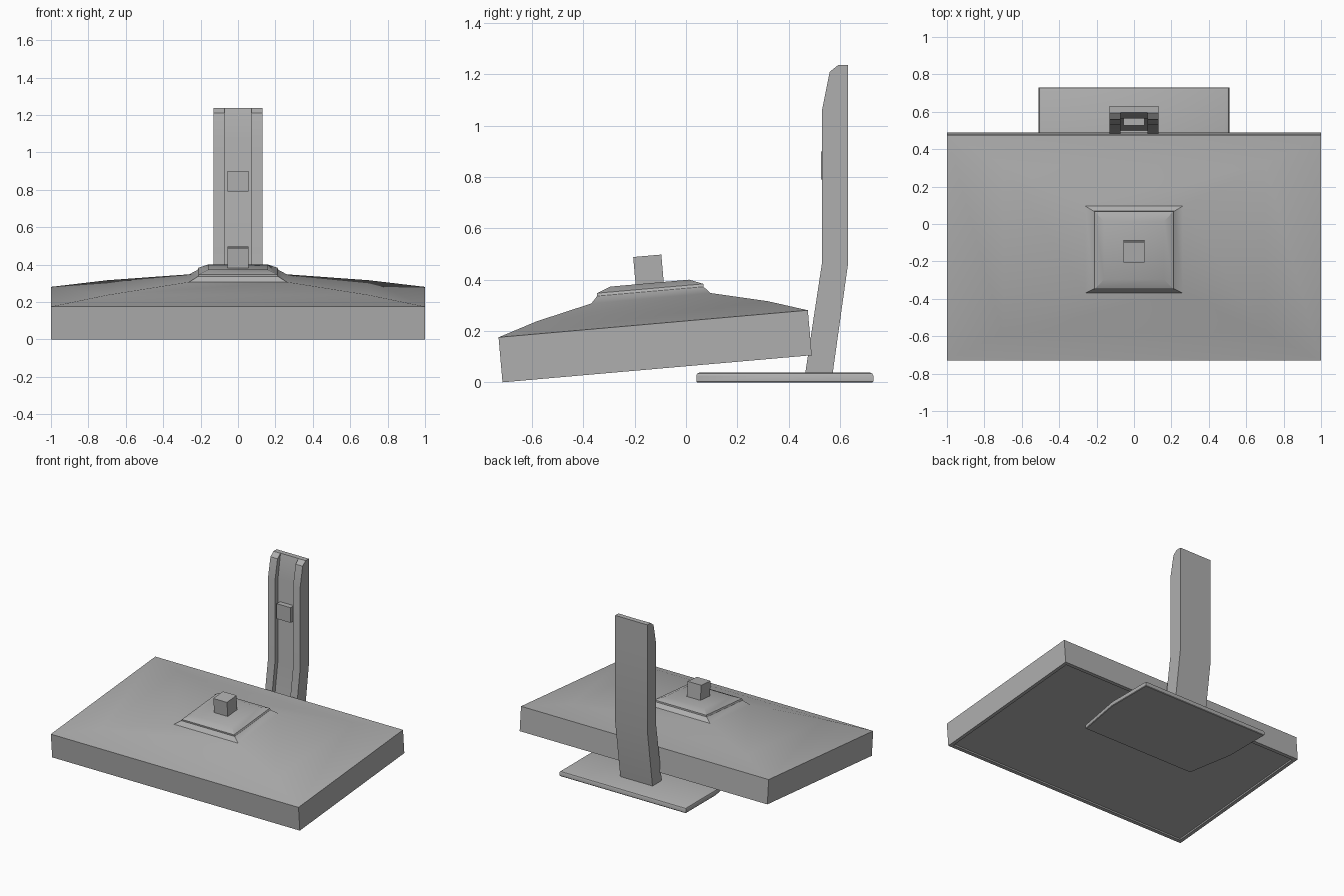
import bpy, bmesh
from math import radians
from mathutils import Matrix

if "Cube" in bpy.data.objects:
    bpy.data.objects.remove(bpy.data.objects["Cube"])

# Dark grey plastic
plastic = bpy.data.materials.new("dark_grey")
plastic.diffuse_color = (0.43, 0.43, 0.43, 1)
plastic.use_nodes = True
plastic.node_tree.nodes["Principled BSDF"].inputs["Base Color"].default_value = plastic.diffuse_color


def finish(bm, name, matrix=None, angle=30):
    bmesh.ops.recalc_face_normals(bm, faces=bm.faces)
    if matrix:
        bm.transform(matrix)
    me = bpy.data.meshes.new(name)
    bm.to_mesh(me)
    bm.free()
    me.materials.append(plastic)
    ob = bpy.data.objects.new(name, me)
    bpy.context.collection.objects.link(ob)
    bpy.ops.object.select_all(action='DESELECT')
    ob.select_set(True)
    bpy.context.view_layer.objects.active = ob
    bpy.ops.object.shade_smooth_by_angle(angle=radians(angle))
    return ob


def loft(name, loops, matrix=None):
    """Skin equal-length closed loops and cap both ends."""
    bm = bmesh.new()
    rings = [[bm.verts.new(p) for p in loop] for loop in loops]
    n = len(rings[0])
    for a, b in zip(rings, rings[1:]):
        for i in range(n):
            j = (i + 1) % n
            bm.faces.new((a[i], a[j], b[j], b[i]))
    bm.faces.new(rings[0])
    bm.faces.new(rings[-1])
    return finish(bm, name, matrix)


def rect(hx, hy, z):
    return [(-hx, -hy, z), (hx, -hy, z), (hx, hy, z), (-hx, hy, z)]


def box(name, lo, hi, matrix=None):
    cx, cy = (lo[0] + hi[0]) / 2, (lo[1] + hi[1]) / 2
    hx, hy = (hi[0] - lo[0]) / 2, (hi[1] - lo[1]) / 2
    loops = [[(x + cx, y + cy, z) for x, y, z in rect(hx, hy, h)] for h in (lo[2], hi[2])]
    return loft(name, loops, matrix)


# Display lying face down, tilted 5 degrees
tilt = Matrix.Translation((0, -0.1125, 0.0527)) @ Matrix.Rotation(radians(5), 4, 'X')
loft("display_panel", [rect(*r) for r in (
    (0.97, 0.575, 0.008), (0.975, 0.58, 0),       # recessed screen
    (1, 0.605, 0), (1, 0.605, 0.176),             # frame side
    (0.70, 0.452, 0.225), (0.26, 0.233, 0.276),   # domed back
    (0.215, 0.208, 0.303), (0.21, 0.208, 0.314),  # mounting plate
    (0.16, 0.155, 0.335))], tilt)
box("mount_peg", (-0.055, -0.055, 0.32), (0.055, 0.055, 0.442), tilt)

# Base plate, narrowing to the front, with softened top edge
def base_outline(d, z):
    return [(-0.51 + d, 0.73 - d, z), (-0.51 + d, 0.38, z), (-0.45 + d, 0.04 + d, z),
            (0.45 - d, 0.04 + d, z), (0.51 - d, 0.38, z), (0.51 - d, 0.73 - d, z)]

loft("base_plate", [base_outline(0.003, 0), base_outline(0, 0.004), base_outline(0, 0.027),
                    base_outline(0.004, 0.034), base_outline(0.012, 0.038)])

# Bent column: two side rails standing proud of a shallow channel
levels = [  # z, rail front y, channel floor y, back y
    (0.03, 0.464, 0.50, 0.571), (0.465, 0.53, 0.565, 0.632), (1.06, 0.53, 0.565, 0.632),
    (1.21, 0.56, 0.59, 0.632), (1.237, 0.594, 0.596, 0.632)]
loft("stand_column", [[(-0.13, f, z), (-0.073, f, z), (-0.073, c, z), (0.073, c, z),
                       (0.073, f, z), (0.13, f, z), (0.13, b, z), (-0.13, b, z)]
                      for z, f, c, b in levels])

# Mounting block in the channel
box("mount_block", (-0.056, 0.526, 0.79), (0.056, 0.58, 0.90))
